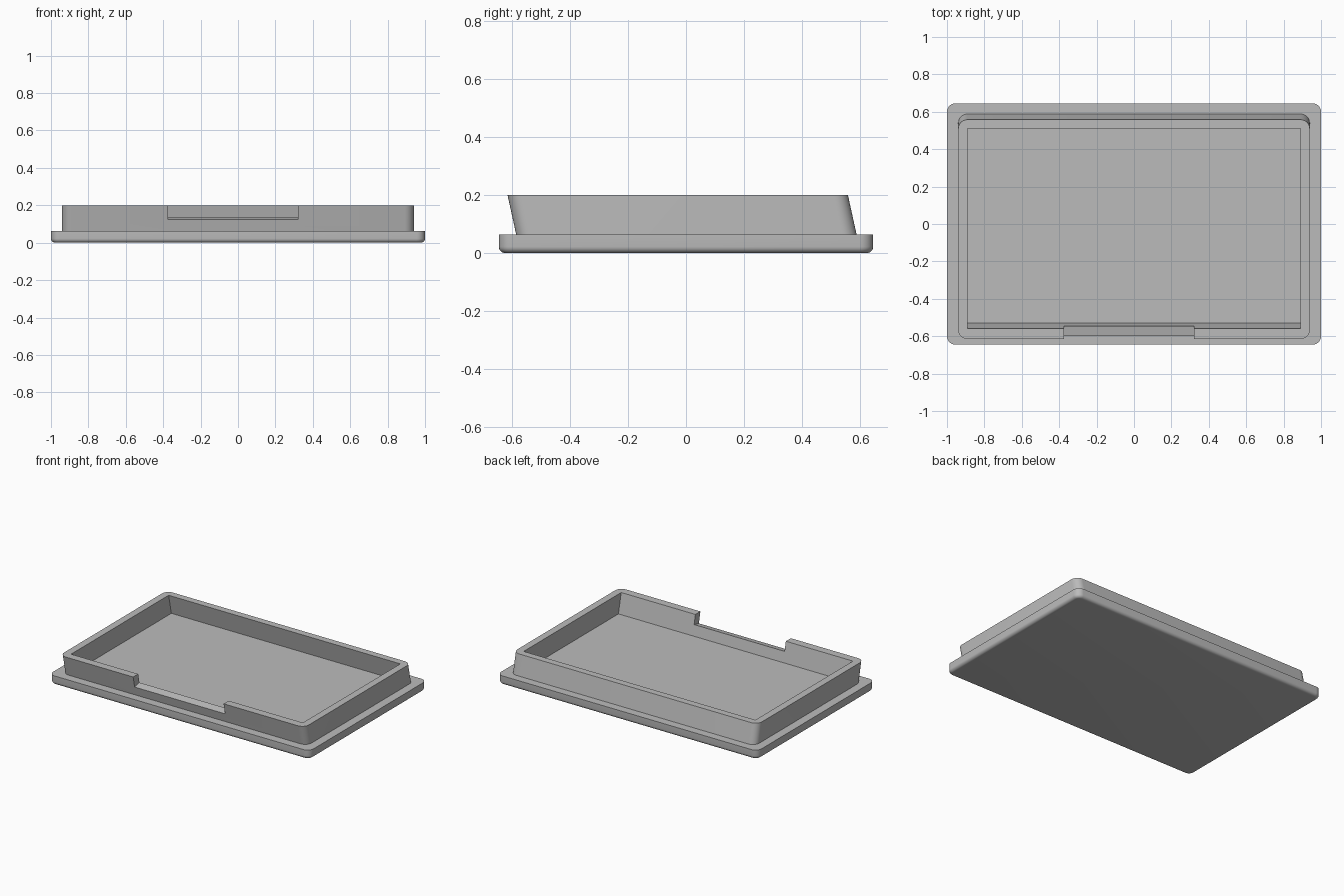
import bpy, bmesh
from math import pi, sin, cos

if "Cube" in bpy.data.objects:
    bpy.data.objects.remove(bpy.data.objects["Cube"], do_unlink=True)

grey = bpy.data.materials.new("light_grey")
grey.use_nodes = True
colour = (0.5, 0.5, 0.5, 1)
grey.diffuse_color = colour
grey.node_tree.nodes["Principled BSDF"].inputs["Base Color"].default_value = colour

PLATE_TOP, RIM_TOP = 0.063, 0.2
LEAN = -0.03 / (RIM_TOP - PLATE_TOP)   # forward lean of the rim walls


def outline(x0, x1, y0, y1, r, steps=8):
    """Counter-clockwise rectangle with rounded corners (sharp when r is 0)."""
    if r == 0:
        return [(x0, y0), (x1, y0), (x1, y1), (x0, y1)]
    centres = [(x1 - r, y1 - r), (x0 + r, y1 - r), (x0 + r, y0 + r), (x1 - r, y0 + r)]
    return [(cx + r * cos((q + i / steps) * pi / 2), cy + r * sin((q + i / steps) * pi / 2))
            for q, (cx, cy) in enumerate(centres) for i in range(steps + 1)]


def loft(name, layers):
    """Closed solid through stacked rings of equal point count."""
    bm = bmesh.new()
    rings = [[bm.verts.new(p) for p in layer] for layer in layers]
    n = len(rings[0])
    for low, high in zip(rings, rings[1:]):
        for i in range(n):
            j = (i + 1) % n
            bm.faces.new((low[i], low[j], high[j], high[i]))
    bm.faces.new(rings[0][::-1])
    bm.faces.new(rings[-1])
    mesh = bpy.data.meshes.new(name)
    bm.to_mesh(mesh)
    bm.free()
    mesh.materials.append(grey)
    obj = bpy.data.objects.new(name, mesh)
    bpy.context.collection.objects.link(obj)
    return obj


def leaning(x0, x1, y0, y1, r, z0, z1, rise=0):
    """Two rings sheared along the lean; rise tilts the lower ring upward in y."""
    rings = []
    for z, tilt in ((z0, rise), (z1, 0)):
        ring = []
        for x, y in outline(x0, x1, y0, y1, r):
            h = z + tilt * (y - y0)
            ring.append((x, y + LEAN * (h - PLATE_TOP), h))
        rings.append(ring)
    return rings


def activate(obj):
    bpy.ops.object.select_all(action='DESELECT')
    obj.select_set(True)
    bpy.context.view_layer.objects.active = obj


def carve(obj, cutter):
    cutter.hide_render = True
    mod = obj.modifiers.new("cut", 'BOOLEAN')
    mod.operation, mod.solver, mod.object = 'DIFFERENCE', 'EXACT', cutter
    activate(obj)
    bpy.ops.object.modifier_apply(modifier=mod.name)
    bpy.data.objects.remove(cutter, do_unlink=True)


# Base plate with rounded corners and a rounded bottom edge
R = 0.022
layers = []
for k in range(7):
    a = k / 6 * pi / 2
    inset = R * (1 - sin(a))
    layers.append([(x, y, R * (1 - cos(a))) for x, y in
                   outline(-1 + inset, 1 - inset, -0.645 + inset, 0.645 - inset, 0.045 - inset)])
layers.append([(x, y, PLATE_TOP) for x, y in outline(-1, 1, -0.645, 0.645, 0.045)])
plate = loft("base_plate", layers)

# Forward-leaning rim, hollowed out, with a finger notch in the front wall
rim = loft("leaning_rim", leaning(-0.94, 0.94, -0.585, 0.588, 0.05, PLATE_TOP, RIM_TOP))
carve(rim, loft("cavity_cutter", leaning(-0.89, 0.89, -0.53, 0.54, 0, 0.04, 0.25)))
carve(rim, loft("notch_cutter", leaning(-0.375, 0.32, -0.65, -0.48, 0, 0.11, 0.25, 0.21)))

for part in (plate, rim):
    activate(part)
    bpy.ops.object.shade_smooth_by_angle(angle=pi / 6)
